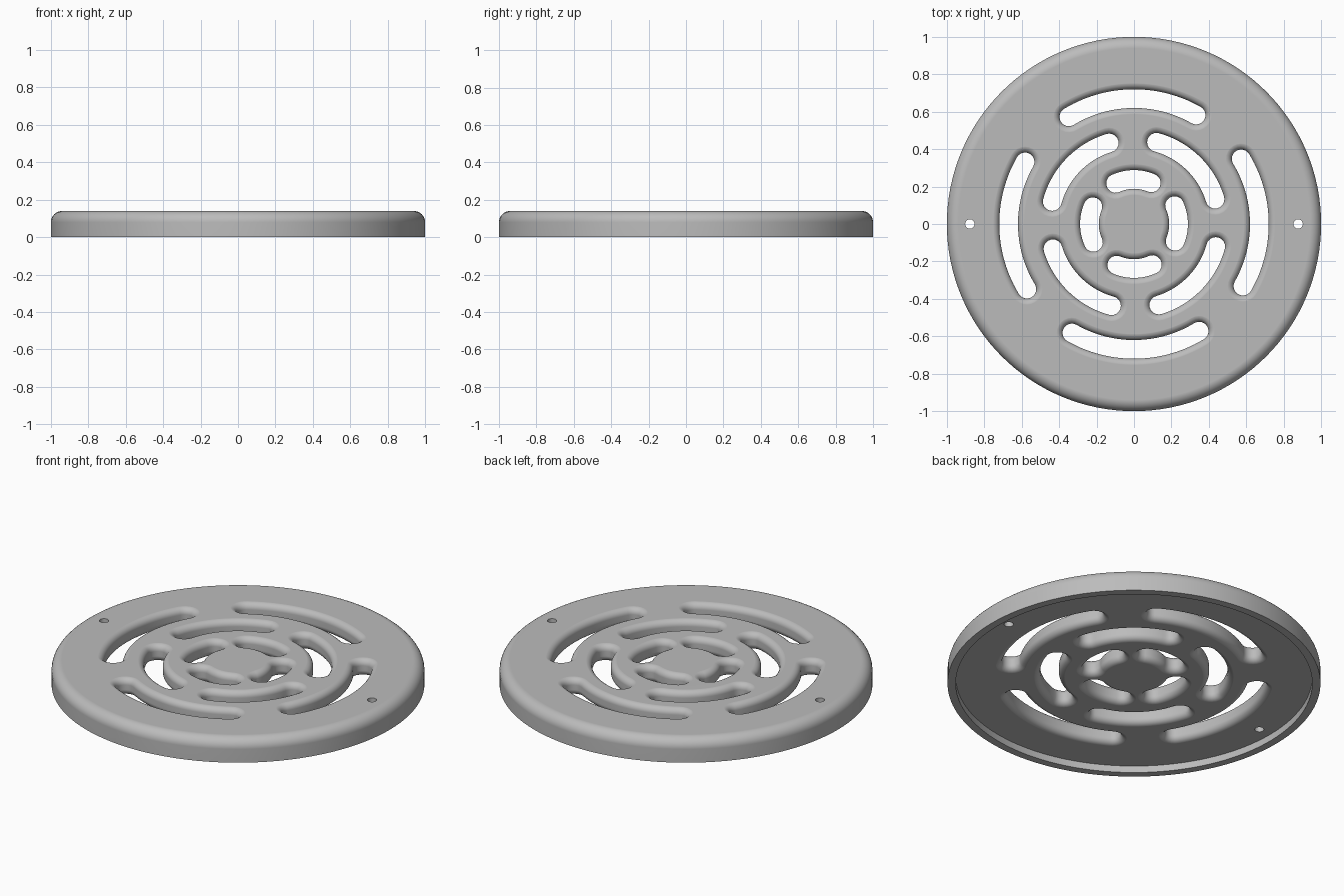
import bpy, bmesh
from math import sin, cos, pi, radians

if "Cube" in bpy.data.objects:
    bpy.data.objects.remove(bpy.data.objects["Cube"])

TOP, FLOOR, FILLET, HALF_WIDTH = 0.14, 0.04, 0.036, 0.05
EDGE, LIP_RADIUS = 0.06, 0.956
SEGMENTS, STEPS = 128, 8


def bridge(bm, loops):
    """Skin a stack of equal closed loops and cap both ends."""
    rings = [[bm.verts.new(p) for p in loop] for loop in loops]
    n = len(rings[0])
    for a, b in zip(rings, rings[1:]):
        for i in range(n):
            j = (i + 1) % n
            bm.faces.new((a[i], a[j], b[j], b[i]))
    bm.faces.new(rings[0][::-1])
    bm.faces.new(rings[-1])


def circle(radius, z, x=0, n=SEGMENTS):
    return [(x + radius * cos(2 * pi * i / n), radius * sin(2 * pi * i / n), z)
            for i in range(n)]


def arc_slot(mid, half_angle, centre, width, z):
    """Outline of a slot curved around the origin, with round ends."""
    a0, a1 = centre - half_angle, centre + half_angle
    n, ends = 28, 12
    pts = []
    for i in range(n + 1):
        a = a0 + (a1 - a0) * i / n
        pts.append(((mid + width) * cos(a), (mid + width) * sin(a), z))
    for i in range(1, ends):
        t = a1 + pi * i / ends
        pts.append((mid * cos(a1) + width * cos(t), mid * sin(a1) + width * sin(t), z))
    for i in range(n + 1):
        a = a1 + (a0 - a1) * i / n
        pts.append(((mid - width) * cos(a), (mid - width) * sin(a), z))
    for i in range(1, ends):
        t = a0 + pi + pi * i / ends
        pts.append((mid * cos(a0) + width * cos(t), mid * sin(a0) + width * sin(t), z))
    return pts


def make_object(name, bm):
    bmesh.ops.recalc_face_normals(bm, faces=bm.faces)
    mesh = bpy.data.meshes.new(name)
    bm.to_mesh(mesh)
    bm.free()
    obj = bpy.data.objects.new(name, mesh)
    bpy.context.collection.objects.link(obj)
    return obj


# Disc with a rounded upper rim and a shallow recess underneath
bm = bmesh.new()
loops = [circle(LIP_RADIUS, FLOOR), circle(LIP_RADIUS, 0), circle(1, 0)]
for i in range(STEPS + 1):
    a = pi / 2 * i / STEPS
    loops.append(circle(1 - EDGE + EDGE * cos(a), TOP - EDGE + EDGE * sin(a)))
bridge(bm, loops)
grate = make_object("drain_grate", bm)

# Slot section: flares out with a fillet at the floor and at the top
flare = []
for i in range(STEPS + 1):
    a = pi / 2 * i / STEPS
    flare.append((HALF_WIDTH + FILLET * (1 - cos(a)), FILLET * sin(a) + 0.0003))
section = [(w, FLOOR + FILLET - dz) for w, dz in reversed(flare)]
section += [(w, TOP - FILLET + dz) for w, dz in flare]
wide = flare[-1][0]
section = [(wide, FLOOR - 0.02)] + section + [(wide, TOP + 0.02)]

# Three rings of four slots: middle radius, half angle, starting angle
bm = bmesh.new()
for mid, half, start in ((0.67, 30.5, 0.8), (0.453, 28.8, 45.8), (0.238, 23.6, 0.8)):
    for quarter in range(4):
        centre = radians(start + 90 * quarter)
        bridge(bm, [arc_slot(mid, radians(half), centre, w, z) for w, z in section])

# Two straight screw holes
for x in (-0.877, 0.877):
    bridge(bm, [circle(0.025, -0.02, x, 32), circle(0.025, TOP + 0.02, x, 32)])
cutter = make_object("slot_cutter", bm)
cutter.hide_render = True

# Cut the openings
bpy.ops.object.select_all(action='DESELECT')
bpy.context.view_layer.objects.active = grate
grate.select_set(True)
cut = grate.modifiers.new("openings", 'BOOLEAN')
cut.operation = 'DIFFERENCE'
cut.solver = 'EXACT'
cut.object = cutter
bpy.ops.object.modifier_apply(modifier=cut.name)
bpy.data.objects.remove(cutter)

# Smooth fillets, crisp lip and screw holes
bpy.ops.object.shade_smooth_by_angle(angle=radians(35))
weighted = grate.modifiers.new("even_shading", 'WEIGHTED_NORMAL')
weighted.keep_sharp = True

# Plain grey metal
grey = bpy.data.materials.new("plain_grey")
grey.use_nodes = True
colour = (0.5, 0.5, 0.5, 1)
grey.diffuse_color = colour
grey.node_tree.nodes["Principled BSDF"].inputs["Base Color"].default_value = colour
grate.data.materials.clear()
grate.data.materials.append(grey)
